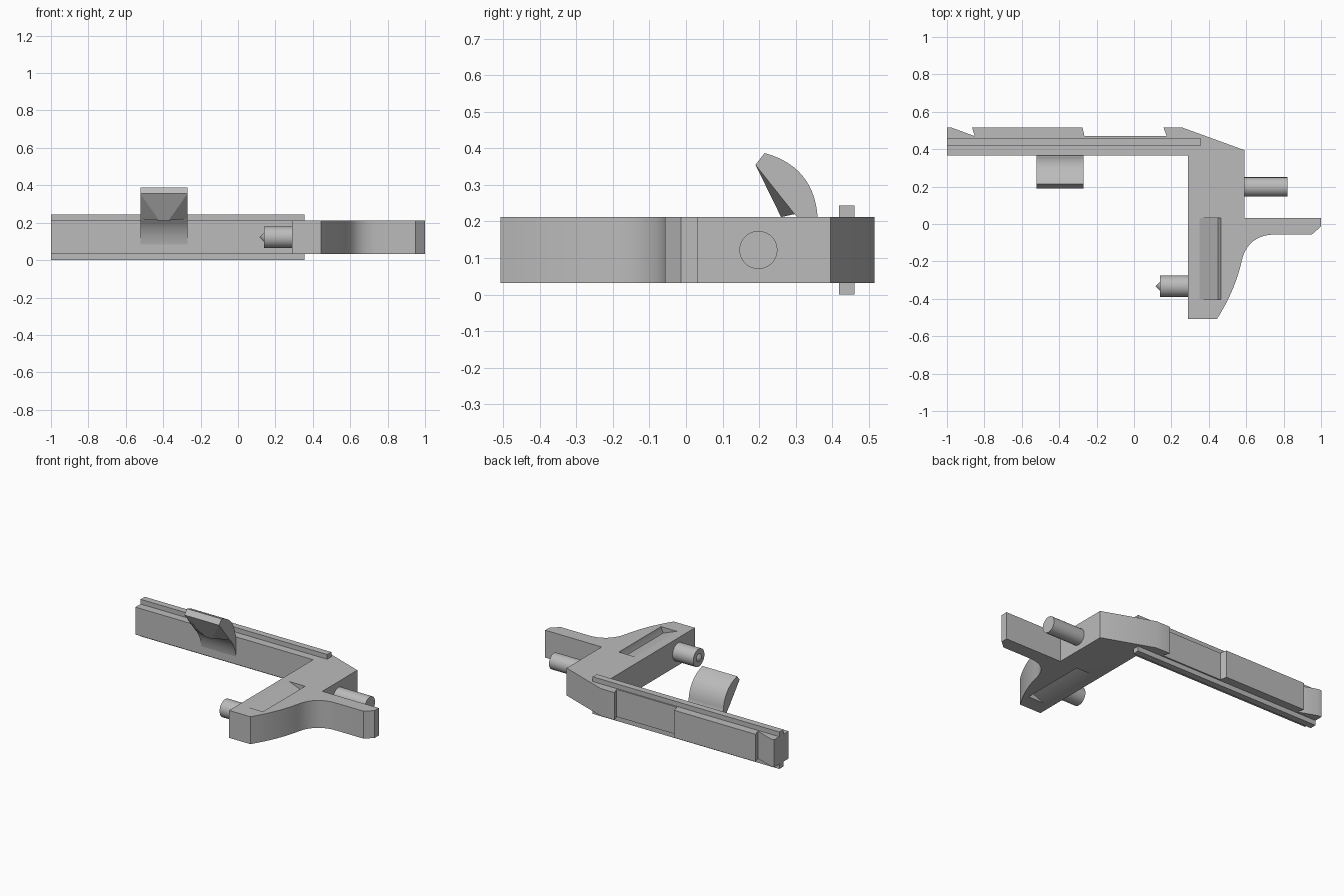
import bpy, bmesh, math
from mathutils import Vector

cube = bpy.data.objects.get("Cube")
if cube:
    bpy.data.objects.remove(cube, do_unlink=True)

grey = bpy.data.materials.new("plain grey")
grey.use_nodes = True
grey.diffuse_color = (0.5, 0.5, 0.5, 1)
grey.node_tree.nodes["Principled BSDF"].inputs["Base Color"].default_value = (0.5, 0.5, 0.5, 1)


def finish(name, bm):
    bmesh.ops.recalc_face_normals(bm, faces=bm.faces)
    mesh = bpy.data.meshes.new(name)
    bm.to_mesh(mesh)
    bm.free()
    obj = bpy.data.objects.new(name, mesh)
    mesh.materials.append(grey)
    bpy.context.collection.objects.link(obj)
    return obj


def smooth(obj):
    bpy.ops.object.select_all(action='DESELECT')
    obj.select_set(True)
    bpy.context.view_layer.objects.active = obj
    bpy.ops.object.shade_smooth_by_angle(angle=math.radians(25))


def prism(name, profile, axis, start, end):
    """Extrude a 2D profile along x, y or z."""
    place = {'x': lambda p: (start, p[0], p[1]),
             'y': lambda p: (p[0], start, p[1]),
             'z': lambda p: (p[0], p[1], start)}[axis]
    bm = bmesh.new()
    face = bm.faces.new([bm.verts.new(place(p)) for p in profile])
    out = bmesh.ops.extrude_face_region(bm, geom=[face])
    shift = Vector([end - start if a == axis else 0 for a in 'xyz'])
    bmesh.ops.translate(bm, vec=shift, verts=[v for v in out['geom'] if isinstance(v, bmesh.types.BMVert)])
    return finish(name, bm)


def bend(a, c, b, steps=12):
    """Quadratic curve from a to b, pulled towards c."""
    a, b, c = Vector(a), Vector(b), Vector(c)
    pts = [i / steps for i in range(steps + 1)]
    return [tuple(a * (1 - t) ** 2 + c * 2 * t * (1 - t) + b * t * t) for t in pts]


def rod(name, x0, x1, y, z, r0, r1):
    bpy.ops.mesh.primitive_cone_add(vertices=40, radius1=r0, radius2=r1, depth=x1 - x0,
                                    location=((x0 + x1) / 2, y, z), rotation=(0, math.pi / 2, 0))
    obj = bpy.context.object
    obj.name = name
    obj.data.materials.append(grey)
    smooth(obj)
    return obj


BOTTOM, TOP = 0.032, 0.212

# Angled frame: long bar with notched back, cross arm and curved side grip
outline = [(-1, 0.365), (0.29, 0.365), (0.29, -0.507)]
outline += bend((0.444, -0.507), (0.535, -0.365), (0.572, -0.214))
outline += bend((0.572, -0.214), (0.6, -0.065), (0.738, -0.057))[1:]
outline += [(0.95, -0.057), (1, -0.013), (1, 0.032), (0.59, 0.032), (0.59, 0.395),
            (0.26, 0.515), (0.158, 0.515), (0.175, 0.47), (-0.265, 0.47), (-0.275, 0.515),
            (-0.865, 0.515), (-0.852, 0.47), (-0.975, 0.515), (-1, 0.515)]
frame = prism("frame", outline, 'z', BOTTOM, TOP)

# Sloped pockets in the top and underside of the arm
for level, out in ((TOP, 1), (BOTTOM, -1)):
    wedge = [(0.35, level), (0.45, level - 0.039 * out), (0.465, level),
             (0.465, level + 0.02 * out), (0.35, level + 0.02 * out)]
    cutter = prism("pocket_cutter", wedge, 'y', -0.405, 0.032)
    cutter.hide_render = True
    mod = frame.modifiers.new("pocket", 'BOOLEAN')
    mod.operation, mod.solver, mod.object = 'DIFFERENCE', 'EXACT', cutter
    bpy.context.view_layer.objects.active = frame
    bpy.ops.object.modifier_apply(modifier=mod.name)
    bpy.data.objects.remove(cutter, do_unlink=True)
smooth(frame)

# Guide rails above and below the bar
for name, z0, z1 in (("top_rail", TOP, 0.243), ("bottom_rail", 0, BOTTOM)):
    prism(name, [(-1, 0.418), (0.355, 0.418), (0.355, 0.461), (-1, 0.461)], 'z', z0, z1)

# Curved finger tab
LEFT, RIGHT = -0.27, -0.522
side = bend((0.367, 0.07), (0.355, 0.165), (0.297, 0.22), 8)
side += [(0.222, 0.37), (0.19, 0.355), (0.215, 0.387)]
side += bend((0.215, 0.387), (0.35, 0.35), (0.36, 0.212), 14)[1:] + [(0.367, 0.2)]
smooth(prism("finger_tab", side, 'x', RIGHT, LEFT))

# Tapered gusset under the tab lip
mid, half = (LEFT + RIGHT) / 2, (LEFT - RIGHT) / 2
bm = bmesh.new()
for width, y, z in ((half, 0.19, 0.355), (half, 0.222, 0.37), (half, 0.297, 0.22), (0.025, 0.26, 0.212)):
    for s in (-1, 1):
        bm.verts.new((mid + s * width, y, z))
bmesh.ops.convex_hull(bm, input=bm.verts)
bmesh.ops.dissolve_limit(bm, angle_limit=0.01, verts=bm.verts, edges=bm.edges)
finish("tab_gusset", bm)

# Round pins
rod("outer_pin", 0.58, 0.82, 0.198, 0.122, 0.052, 0.052)
rod("inner_pin", 0.14, 0.30, -0.333, 0.122, 0.058, 0.058)
rod("inner_pin_tip", 0.115, 0.14, -0.333, 0.122, 0, 0.026)
